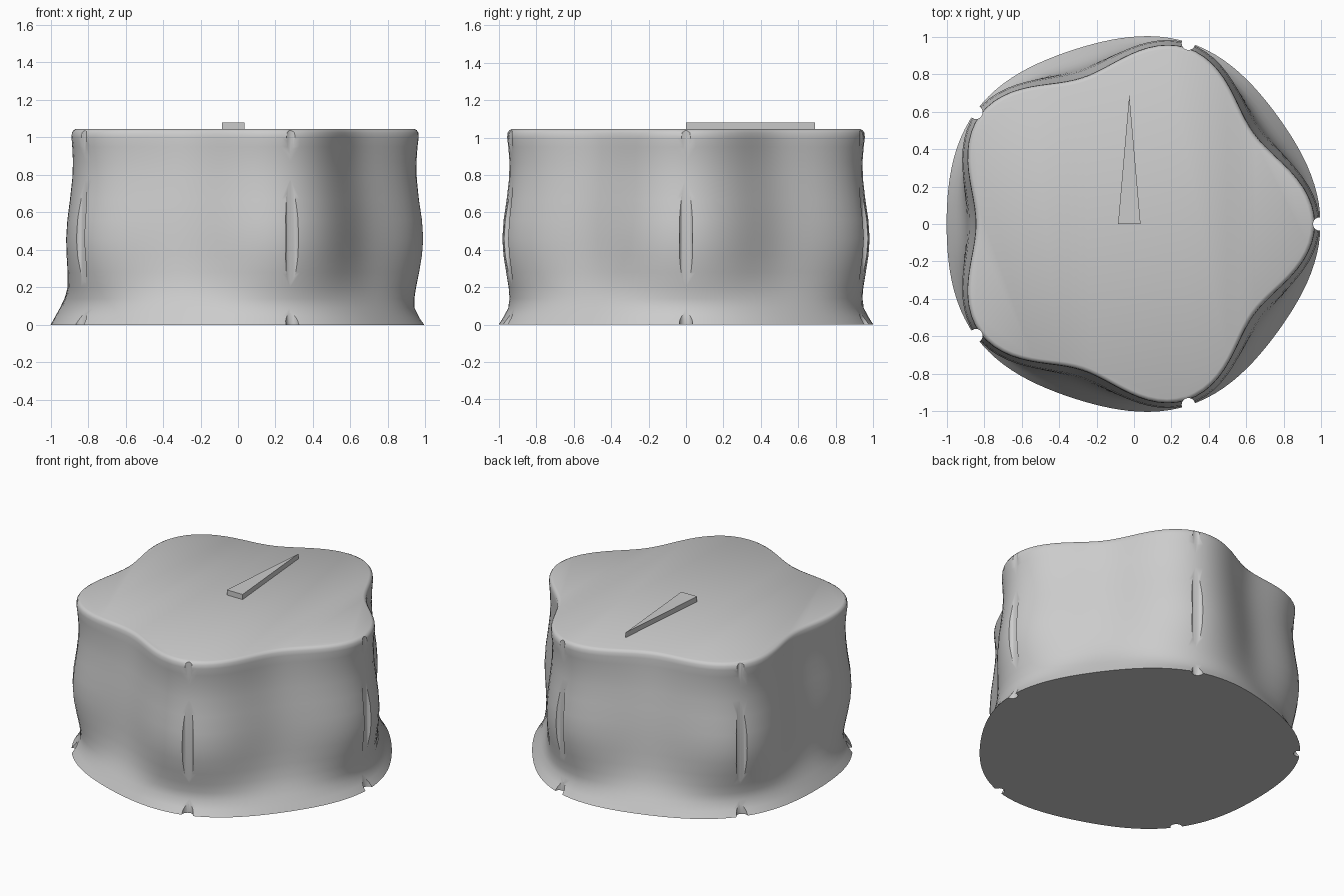
import bpy
import bmesh
from math import cos, sin, pi, tau, radians

cube = bpy.data.objects.get("Cube")
if cube:
    bpy.data.objects.remove(cube, do_unlink=True)

LOBES = 5
SEGMENTS = 120
AXIS_X = -0.023      # the lobed body is turned about this axis
TOP = 1.045

grey = bpy.data.materials.new("plain grey")
grey.use_nodes = True
grey.diffuse_color = (0.6, 0.6, 0.6, 1)
grey.node_tree.nodes["Principled BSDF"].inputs["Base Color"].default_value = (0.6, 0.6, 0.6, 1)


def make_object(name, bm):
    bmesh.ops.recalc_face_normals(bm, faces=bm.faces)
    mesh = bpy.data.meshes.new(name)
    bm.to_mesh(mesh)
    bm.free()
    mesh.materials.append(grey)
    obj = bpy.data.objects.new(name, mesh)
    bpy.context.collection.objects.link(obj)
    return obj


def activate(obj):
    bpy.ops.object.select_all(action="DESELECT")
    obj.select_set(True)
    bpy.context.view_layer.objects.active = obj


# Side profile: height, radius at a lobe, radius at a valley
PROFILE = [
    (0.00, 1.018, 0.977), (0.04, 0.990, 0.955), (0.09, 0.965, 0.927),
    (0.14, 0.964, 0.903), (0.20, 0.973, 0.884), (0.28, 0.991, 0.872),
    (0.37, 1.007, 0.867), (0.46, 1.014, 0.862), (0.56, 1.007, 0.855),
    (0.67, 0.990, 0.843), (0.78, 0.977, 0.830), (0.87, 0.975, 0.823),
    (0.95, 0.982, 0.822), (1.00, 0.989, 0.822), (1.025, 0.987, 0.819),
    (1.038, 0.978, 0.811), (TOP, 0.965, 0.797),
]

# Knob body: stacked lobed rings with flat caps
bm = bmesh.new()
rings = []
for z, lobe, valley in PROFILE:
    ring = []
    for i in range(SEGMENTS):
        a = tau * i / SEGMENTS
        r = (lobe + valley) / 2 + (lobe - valley) / 2 * cos(LOBES * a)
        ring.append(bm.verts.new((AXIS_X + r * cos(a), r * sin(a), z)))
    rings.append(ring)
for low, high in zip(rings, rings[1:]):
    for i in range(SEGMENTS):
        j = (i + 1) % SEGMENTS
        bm.faces.new((low[i], low[j], high[j], high[i]))
bm.faces.new(rings[0][::-1])
bm.faces.new(rings[-1])
body = make_object("knob_body", bm)

# Finger grooves: a round vertical cutter on the tip of each lobe
bm = bmesh.new()
for k in range(LOBES):
    a = tau * k / LOBES
    made = bmesh.ops.create_cone(bm, cap_ends=True, segments=20,
                                 radius1=0.036, radius2=0.036, depth=1.5)
    bmesh.ops.translate(bm, verts=made["verts"],
                        vec=(AXIS_X + 1.014 * cos(a), 1.014 * sin(a), TOP / 2))
cutter = make_object("groove_cutter", bm)
cutter.hide_render = True

cut = body.modifiers.new("grooves", "BOOLEAN")
cut.operation = "DIFFERENCE"
cut.solver = "EXACT"
cut.object = cutter
activate(body)
bpy.ops.object.modifier_apply(modifier=cut.name)
bpy.data.objects.remove(cutter, do_unlink=True)
bpy.ops.object.shade_smooth_by_angle(angle=radians(35))

# Pointer: raised triangular wedge on the top face
bm = bmesh.new()
base = [bm.verts.new((x, y, TOP - 0.005))
        for x, y in ((-0.085, 0), (0.035, 0), (-0.025, 0.69))]
face = bm.faces.new(base)
made = bmesh.ops.extrude_face_region(bm, geom=[face])
raised = [v for v in made["geom"] if isinstance(v, bmesh.types.BMVert)]
bmesh.ops.translate(bm, verts=raised, vec=(0, 0, 0.04))
make_object("pointer", bm)
